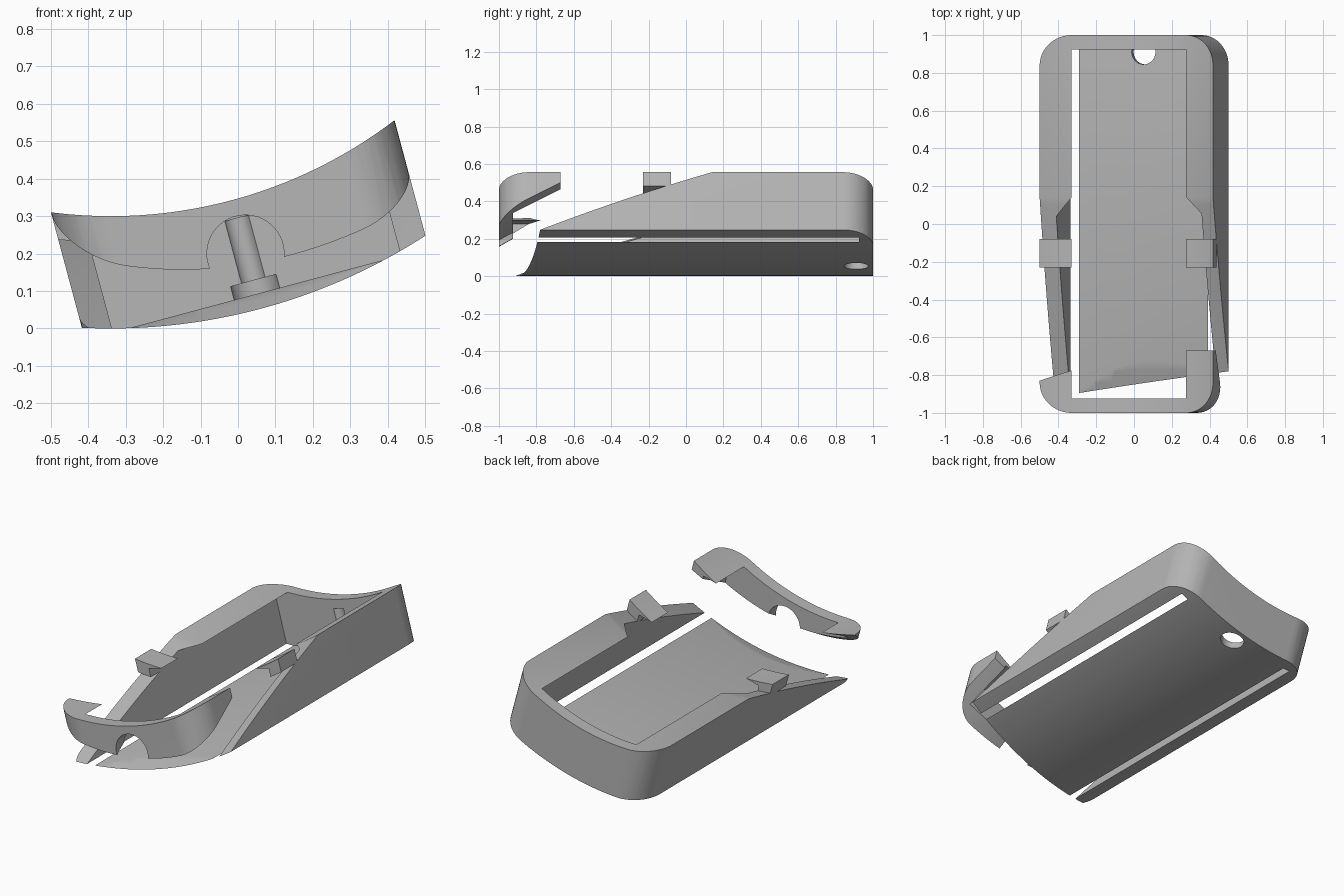
import bpy, bmesh
from math import sin, cos, pi, radians, sqrt
from mathutils import Vector

cube = bpy.data.objects.get("Cube")
if cube:
    bpy.data.objects.remove(cube, do_unlink=True)

TILT = radians(15)
AX, AZ = -0.34, 1.55            # axis of the curved front and back faces
R_IN, R_OUT = 1.25, 1.55        # radii of the front and back faces

grey = bpy.data.materials.new("plain grey")
grey.use_nodes = True
grey.diffuse_color = (0.47, 0.47, 0.47, 1)
grey.node_tree.nodes["Principled BSDF"].inputs["Base Color"].default_value = (0.47, 0.47, 0.47, 1)


def tilted(s, y, h):
    """Point from tilted coordinates: s across, y along, h up from the axis."""
    return Vector((AX + s * cos(TILT) - h * sin(TILT), y,
                   AZ + s * sin(TILT) + h * cos(TILT)))


UP = tilted(0, 0, 1) - tilted(0, 0, 0)
ALONG = Vector((0, 1, 0))


def finish(bm, name):
    bmesh.ops.recalc_face_normals(bm, faces=bm.faces)
    mesh = bpy.data.meshes.new(name)
    bm.to_mesh(mesh)
    bm.free()
    mesh.materials.append(grey)
    ob = bpy.data.objects.new(name, mesh)
    bpy.context.collection.objects.link(ob)
    return ob


def prism(name, points, vector):
    bm = bmesh.new()
    face = bm.faces.new([bm.verts.new(p) for p in points])
    ext = bmesh.ops.extrude_face_region(bm, geom=[face], use_keep_orig=True)
    bmesh.ops.translate(bm, vec=vector,
                        verts=[g for g in ext["geom"] if isinstance(g, bmesh.types.BMVert)])
    return finish(bm, name)


def above(name, y0, y1, height, nx=64, ny=24):
    """Solid block filling everything above a curved surface z = height(x, y)."""
    bm = bmesh.new()
    rows = []
    for j in range(ny + 1):
        y = y0 + (y1 - y0) * j / ny
        xs = [-0.65 + 1.3 * i / nx for i in range(nx + 1)]
        rows.append([bm.verts.new((x, y, height(x, y))) for x in xs])
    for a, b in zip(rows, rows[1:]):
        for i in range(nx):
            bm.faces.new((a[i], a[i + 1], b[i + 1], b[i]))
    ext = bmesh.ops.extrude_face_region(bm, geom=bm.faces[:], use_keep_orig=True)
    for g in ext["geom"]:
        if isinstance(g, bmesh.types.BMVert):
            g.co.z = 0.9
    return finish(bm, name)


def boolean(ob, tool, operation):
    mod = ob.modifiers.new("cut", 'BOOLEAN')
    mod.operation, mod.object, mod.solver = operation, tool, 'EXACT'
    bpy.context.view_layer.objects.active = ob
    bpy.ops.object.modifier_apply(modifier=mod.name)
    bpy.data.objects.remove(tool, do_unlink=True)


def copy_of(ob, name):
    new = ob.copy()
    new.data = ob.data.copy()
    new.name = name
    bpy.context.collection.objects.link(new)
    return new


def circle(r, n=40):
    return [(r * cos(2 * pi * i / n), r * sin(2 * pi * i / n)) for i in range(n)]


# Shell: rounded rectangle block trimmed to a curved slab
W, L, CR = 0.475, 1.0, 0.16
outline = []
for k, (sx, sy) in enumerate([(1, 1), (-1, 1), (-1, -1), (1, -1)]):
    for i in range(13):
        a = pi / 2 * (k + i / 12)
        outline.append(tilted(sx * (W - CR) + CR * cos(a), sy * (L - CR) + CR * sin(a), -1.7))
body = prism("case_body", outline, UP * 0.7)


def arc(r, y):
    return [tilted(r * sin(a), y, -r * cos(a))
            for a in (radians(-28 + 56 * i / 64) for i in range(65))]


slab = prism("slab", arc(R_OUT, -1.2) + arc(R_IN, -1.2)[::-1], ALONG * 2.4)
boolean(body, slab, 'INTERSECT')

# Box-shaped cavity, which also opens the front face and the floor slits
CW, CL, FLOOR, LID = 0.398, 0.925, -1.509, -1.21
corners = [(-CW, -CL), (CW, -CL), (CW, CL), (-CW, CL)]
boolean(body, prism("cavity", [tilted(s, y, FLOOR) for s, y in corners],
                    UP * (LID - FLOOR)), 'DIFFERENCE')

rim = copy_of(body, "front_rim")
tabs = copy_of(body, "side_tabs")


# Case body: walls slope down towards the open front end
def slope(x, y):
    t = (0.14 - y) / 0.94
    drop = 0.3 * (0.85 * t + 0.15 * t * t) - 0.05 * (0.35 - x) * t
    return AZ - sqrt((R_IN + drop) ** 2 - (x - AX) ** 2)


boolean(body, above("slope_cutter", -1.15, 0.35, slope), 'DIFFERENCE')

# Case body: stepped round hole at the back end
for r, top in ((0.065, -1.472), (0.036, -1.30)):
    disc = [tilted(a, 0.91 + b, -1.65) for a, b in circle(r)]
    boolean(body, prism("hole_cutter", disc, UP * (top + 1.65)), 'DIFFERENCE')


# Front rim: end piece with a scooped underside and an arched notch
def scoop(x, y):
    return 0.157 + 0.46 * (x + 0.15) ** 2 + 0.57 * (y + 1)


boolean(rim, above("scoop_cutter", -1.15, -0.67, scoop), 'INTERSECT')
notch = [Vector((0.02 + a, -1.1, 0.2 + b)) for a, b in circle(0.103)]
boolean(rim, prism("notch_cutter", notch, ALONG * 0.25), 'DIFFERENCE')


# Side tabs: short thin pieces of the upper lip
def lip(x, y):
    return AZ - sqrt((R_IN + 0.07) ** 2 - (x - AX) ** 2)


boolean(tabs, above("tab_cutter", -0.23, -0.08, lip, ny=2), 'INTERSECT')

# Smooth curved faces, keep the edges sharp
bpy.ops.object.select_all(action='DESELECT')
for ob in (body, rim, tabs):
    ob.select_set(True)
bpy.context.view_layer.objects.active = body
bpy.ops.object.shade_smooth_by_angle(angle=radians(25))
